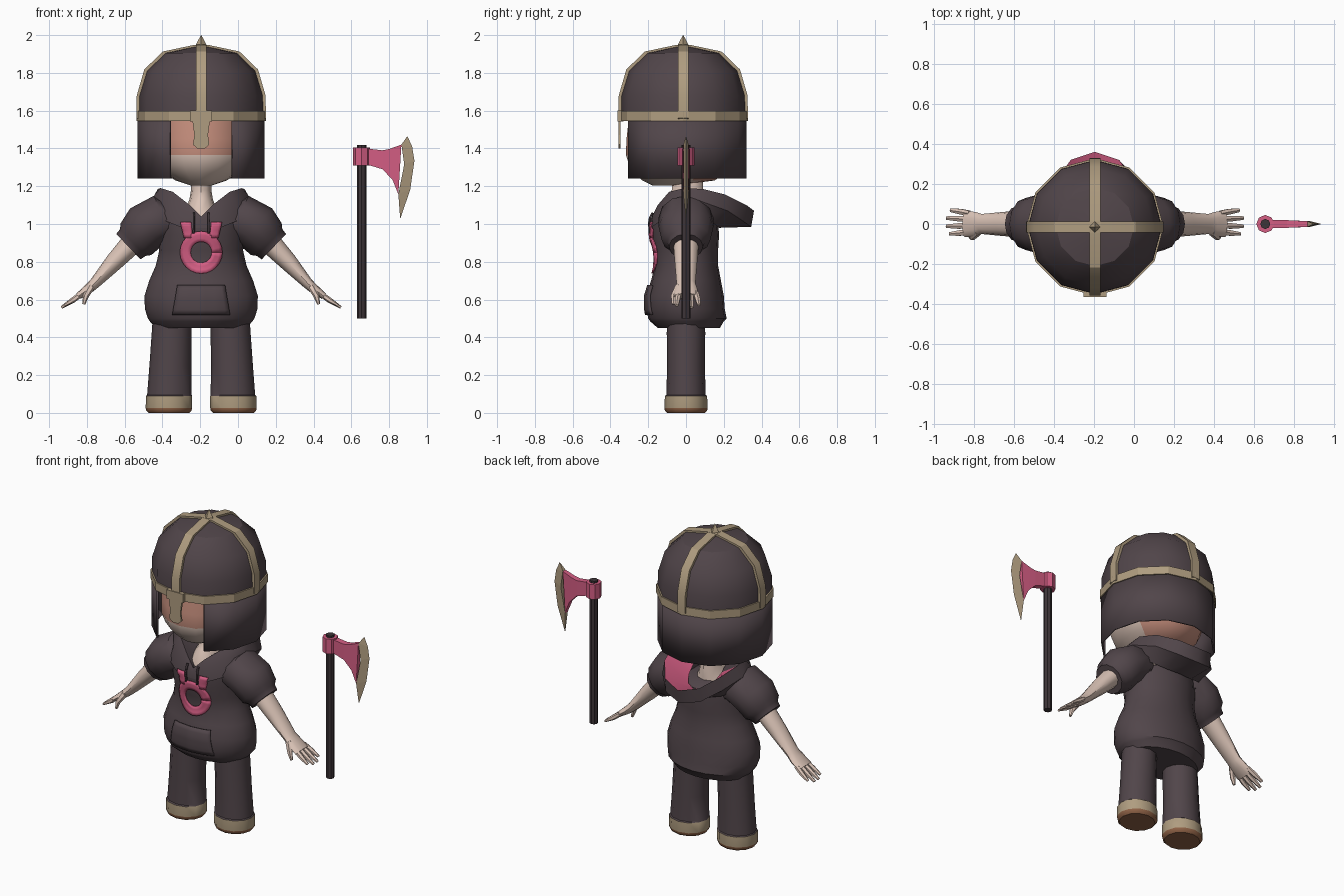
import bpy, bmesh, math
from mathutils import Vector
from mathutils.bvhtree import BVHTree

if "Cube" in bpy.data.objects:
    bpy.data.objects.remove(bpy.data.objects["Cube"])

CX, HY = -0.195, -0.015          # figure centre line, helmet centre in y


def material(name, rgb):
    m = bpy.data.materials.new(name)
    m.diffuse_color = (*rgb, 1)
    m.use_nodes = True
    m.node_tree.nodes["Principled BSDF"].inputs["Base Color"].default_value = m.diffuse_color
    return m


CLOTH = material("dark_cloth", (0.082, 0.060, 0.068))
TAN = material("tan_trim", (0.43, 0.335, 0.215))
SKIN = material("pale_skin", (0.72, 0.56, 0.48))
ROSY = material("rosy_skin", (0.58, 0.28, 0.21))
PINK = material("pink", (0.66, 0.112, 0.23))
SOLE = material("brown_sole", (0.27, 0.12, 0.06))
WOOD = material("dark_wood", (0.048, 0.035, 0.040))


def make(name, verts, faces, mats, rule=None, smooth=40):
    """Mesh object with clean normals; rule(face centre) picks the material."""
    me = bpy.data.meshes.new(name)
    bm = bmesh.new()
    vs = [bm.verts.new(v) for v in verts]
    for f in faces:
        bm.faces.new([vs[i] for i in f])
    bmesh.ops.recalc_face_normals(bm, faces=bm.faces)
    for f in bm.faces:
        f.material_index = rule(f.calc_center_median()) if rule else 0
    bm.to_mesh(me)
    bm.free()
    for m in mats:
        me.materials.append(m)
    if smooth:
        me.shade_smooth()
        me.set_sharp_from_angle(angle=math.radians(smooth))
    ob = bpy.data.objects.new(name, me)
    bpy.context.collection.objects.link(ob)
    return ob


def loft(name, rings, mats, rule=None, cap=True, smooth=40):
    n = len(rings[0])
    verts = [p for r in rings for p in r]
    faces = [(k * n + i, k * n + (i + 1) % n, (k + 1) * n + (i + 1) % n, (k + 1) * n + i)
             for k in range(len(rings) - 1) for i in range(n)]
    if cap:
        faces += [tuple(range(n)), tuple(range(len(verts) - n, len(verts)))]
    return make(name, verts, faces, mats, rule, smooth)


def oval(z, cx, rx, yf, yb, n=20):
    """Horizontal ring with separate front and back depth."""
    out = []
    for i in range(n):
        a = 2 * math.pi * i / n
        mid = (yf + yb) / 2
        out.append((cx + rx * math.cos(a), mid + (yb - yf) / 2 * math.sin(a), z))
    return out


def tube(name, path, s, mat, n=12, rule=None, mats=None):
    """Loft along an xz path: (x, y, z, dirx, dirz, radius, y radius)."""
    rings = []
    for x, y, z, dx, dz, r, ry in path:
        d = math.hypot(dx, dz)
        px, pz = -dz / d, dx / d
        rings.append([(CX + s * (x + px * r * math.cos(a)), y + ry * math.sin(a),
                       z + pz * r * math.cos(a))
                      for a in (2 * math.pi * i / n for i in range(n))])
    return loft(name, rings, mats or [mat], rule)


def prism(name, outline, y0, y1, mat):
    """Extrude an xz outline in y."""
    return loft(name, [[(x, y, z) for x, z in outline] for y in (y0, y1)], [mat], smooth=0)


# ---- hoodie body
body = [(.45, .24, -.15, .18), (.485, .272, -.19, .2), (.50, .282, -.20, .215),
        (.55, .298, -.21, .205), (.62, .3, -.21, .2), (.70, .275, -.185, .185),
        (.78, .24, -.165, .17), (.86, .222, -.175, .17), (.94, .23, -.19, .175),
        (1.01, .23, -.188, .17), (1.04, .17, -.15, .13)]
torso = loft("hoodie_body", [oval(z, CX, rx, a, b) for z, rx, a, b in body], [CLOTH])

# ---- hood: half loops from front to back, mirrored
base = [(0, -.19, .98), (.1, -.185, .98), (.2, -.13, 1.02), (.25, -.03, 1.06),
        (.24, .08, 1.04), (.17, .15, 1.0), (.09, .175, .98), (0, .18, .98)]
outer = [(0, -.19, 1.02), (.08, -.175, 1.05), (.18, -.115, 1.12), (.25, -.02, 1.15),
         (.265, .08, 1.12), (.21, .22, 1.07), (.12, .31, 1.01), (0, .345, .985)]
rim = [(0, -.175, 1.04), (.06, -.15, 1.10), (.15, -.09, 1.17), (.215, -.01, 1.19),
       (.23, .09, 1.185), (.2, .21, 1.155), (.12, .32, 1.10), (0, .36, 1.07)]
lining = [(0, -.15, 1.02), (.03, -.12, 1.05), (.06, -.05, 1.1), (.08, 0, 1.11),
          (.1, .06, 1.1), (.09, .12, 1.06), (.06, .17, 1.03), (0, .2, 1.02)]


def full(half):
    loop = half + [(-x, y, z) for x, y, z in half[-2:0:-1]]
    return [(CX + x, y, z) for x, y, z in loop]


hood = loft("hood", [full(h) for h in (base, outer, rim)], [CLOTH], cap=False)
loft("hood_lining", [full(h) for h in (rim, lining)], [CLOTH, PINK],
     lambda c: int(c.y > 0.04), cap=False)

# ---- plates laid on the chest
trees = []
for ob in (torso, hood):
    bm = bmesh.new()
    bm.from_mesh(ob.data)
    trees.append(BVHTree.FromBMesh(bm))
    bm.free()


def patch(name, fn, nu, nv, mat, off):
    verts = []
    for j in range(nv + 1):
        for i in range(nu + 1):
            x, z = fn(i / nu, j / nv)
            hits = [t.ray_cast(Vector((CX + x, -1, z)), Vector((0, 1, 0)))[0] for t in trees]
            verts.append((CX + x, min(h.y for h in hits if h) - off, z))
    w = nu + 1
    faces = [(j * w + i, j * w + i + 1, (j + 1) * w + i + 1, (j + 1) * w + i)
             for j in range(nv) for i in range(nu)]
    ob = make(name, verts, faces, [mat])
    mod = ob.modifiers.new("thickness", 'SOLIDIFY')
    mod.thickness, mod.offset = off * 1.2, 0
    return ob


def ring(u, v):
    r, a = .056 + .056 * v, 2 * math.pi * u
    return r * math.cos(a), .85 + r * math.sin(a)


patch("chest_ring", ring, 24, 3, PINK, .005)
patch("front_pocket", lambda u, v: ((2 * u - 1) * (.152 - .027 * v), .52 + .155 * v), 12, 6, CLOTH, .008)
for s in (1, -1):
    patch("chest_tab", lambda u, v: (s * (.045 + .008 * v + (.045 + .012 * v) * u), .925 + .085 * v),
          4, 4, PINK, .005)
    patch("drawstring", lambda u, v: (s * (.034 + .01 * u), .95 + .11 * v), 1, 8, WOOD, .008)

# ---- neck and head
loft("neck", [oval(z, CX, r, a, b, 12) for z, r, a, b in
              [(.98, .13, -.15, .1), (1.06, .09, -.145, .1), (1.13, .062, -.1, .1),
               (1.18, .054, -.075, .09), (1.27, .054, -.075, .09)]], [SKIN])
loft("head", [oval(z, CX, r, a, b, 16) for z, r, a, b in
              [(1.205, .06, -.18, -.06), (1.23, .135, -.23, .15), (1.27, .195, -.27, .21),
               (1.31, .235, -.30, .24), (1.365, .26, -.318, .26), (1.45, .268, -.315, .27),
               (1.58, .265, -.30, .27)]], [SKIN, ROSY],
     lambda c: int(c.z > 1.365 or c.y > .02))

# ---- both arms, hands and legs
for s in (1, -1):
    tube("sleeve", [(.14, 0, 1.0, 1, 0, .10, .12), (.2, 0, 1.035, .9, -.4, .125, .145),
                    (.29, 0, .985, .75, -.66, .13, .145), (.345, 0, .92, .72, -.69, .117, .13),
                    (.362, 0, .902, .72, -.69, .098, .1), (.385, 0, .88, .72, -.69, .093, .09)], s, CLOTH)
    tube("forearm", [(.36, 0, .905, .7, -.7, .06, .068), (.46, 0, .80, .7, -.75, .048, .06),
                     (.565, 0, .685, .75, -.7, .029, .05), (.595, 0, .658, .8, -.6, .026, .06),
                     (.65, 0, .618, .8, -.6, .018, .066)], s, SKIN)
    for y, length in ((-.045, .085), (-.01, .1), (.027, .1), (.062, .08)):
        tube("finger", [(.625, y * .85, .636, .8, -.6, .014, .016),
                        (.64 + length * .4, y, .626 - length * .3, .8, -.6, .015, .016),
                        (.64 + length, y * 1.1, .626 - length * .68, .8, -.6, .007, .01)], s, SKIN, 6)
    tube("thumb", [(.58, -.04, .672, .5, -.8, .02, .018), (.61, -.066, .62, .4, -.9, .016, .016),
                   (.622, -.066, .575, .2, -.9, .008, .01)], s, SKIN, 6)
    leg = [(.6, .15, .10, .1), (.42, .156, .106, .102), (.25, .163, .111, .1), (.095, .168, .118, .104),
           (.09, .17, .122, .112), (.025, .171, .123, .114), (.012, .171, .12, .112), (0, .171, .108, .10)]
    loft("leg_and_boot", [oval(z, CX + s * x, rx, -ry, ry, 12) for z, x, rx, ry in leg],
         [CLOTH, TAN, SOLE], lambda c: 2 if c.z < .022 else int(c.z < .0922))

# ---- helmet dome, rim, skirt
profile = [(.335, 1.56), (.333, 1.68), (.293, 1.81), (.195, 1.905), (.03, 1.94)]


def twelve(r, z):
    return oval(z, CX, r, HY - r, HY + r, 12)


loft("helmet_dome", [twelve(r, z) for r, z in profile], [CLOTH], smooth=30)
loft("helmet_rim", [twelve(r, z) for r, z in
                    ((.325, 1.545), (.343, 1.545), (.343, 1.597), (.325, 1.597))], [TAN], cap=False, smooth=0)
skirt_v, skirt_f = [], []
for i in range(11):                       # open over the two front sides
    a = math.radians(-60 + 30 * i)
    skirt_v += [(CX + .336 * math.cos(a), HY + .336 * math.sin(a), z) for z in (1.24, 1.56)]
    if i:
        skirt_f.append((2 * i - 2, 2 * i, 2 * i + 1, 2 * i - 1))
skirt = make("helmet_skirt", skirt_v, skirt_f, [CLOTH], smooth=35)
mod = skirt.modifiers.new("thickness", 'SOLIDIFY')
mod.thickness, mod.offset = .01, -1

# ---- helmet cross straps, spike and nose guard
for k in range(4):
    a = k * math.pi / 2
    d, t = Vector((math.cos(a), math.sin(a), 0)), Vector((-math.sin(a), math.cos(a), 0))
    rings = []
    for r, z in [(r, z) for r, z in profile] + [(0, 1.942)]:
        up = .008 if z > 1.75 else 0
        mid = Vector((CX, HY, z))
        rings.append([mid + d * max(r - .02, 0) - t * .028 + Vector((0, 0, -.015)),
                      mid + d * (r + .008 if r else 0) - t * .028 + Vector((0, 0, up)),
                      mid + d * (r + .008 if r else 0) + t * .028 + Vector((0, 0, up)),
                      mid + d * max(r - .02, 0) + t * .028 + Vector((0, 0, -.015))])
    loft("helmet_strap", rings, [TAN], smooth=30)
loft("helmet_spike", [oval(z, CX, r, HY - r, HY + r, 4) for z, r in
                      ((1.935, .035), (1.965, .02), (2.0, .001))], [TAN], smooth=0)
half = [(.02, 1.40), (.043, 1.42), (.036, 1.47), (.048, 1.56)]
prism("nose_guard", [(CX + x, z) for x, z in half] + [(CX - x, z) for x, z in half[::-1]],
      -.358, -.346, TAN)
prism("nose_guard_clip", [(CX + x, z) for x, z in ((-.058, 1.543), (.058, 1.543), (.058, 1.6), (-.058, 1.6))],
      -.363, -.33, TAN)

# ---- axe: handle, socket and blade
AX = .655
loft("axe_handle", [oval(z, AX, .025, -.025, .025, 8) for z in (.5, 1.418)], [WOOD], smooth=0)
loft("axe_socket", [oval(z, AX, .045, -.045, .045, 8) for z in (1.31, 1.405)], [PINK], smooth=0)
top = [(.68, 1.40), (.764, 1.39), (.80, 1.397), (.865, 1.42)]
low = [(.68, 1.316), (.764, 1.29), (.817, 1.236), (.849, 1.157)]
thick = (.02, .019, .017, .014)
loft("axe_cheek", [[(a[0], -h, a[1]), (a[0], h, a[1]), (b[0], h, b[1]), (b[0], -h, b[1])]
                   for a, b, h in zip(top, low, thick)], [PINK], smooth=0)
inner = [(.893, 1.46), (.865, 1.42), (.88, 1.316), (.849, 1.157), (.858, 1.035)]
edge = [(.897, 1.465), (.922, 1.41), (.934, 1.335), (.912, 1.183), (.86, 1.03)]
loft("axe_edge", [[(i[0], -h, i[1]), (e[0], 0, e[1]), (i[0], h, i[1])]
                  for i, e, h in zip(inner, edge, (.002, .014, .014, .014, .002))], [TAN], smooth=0)
